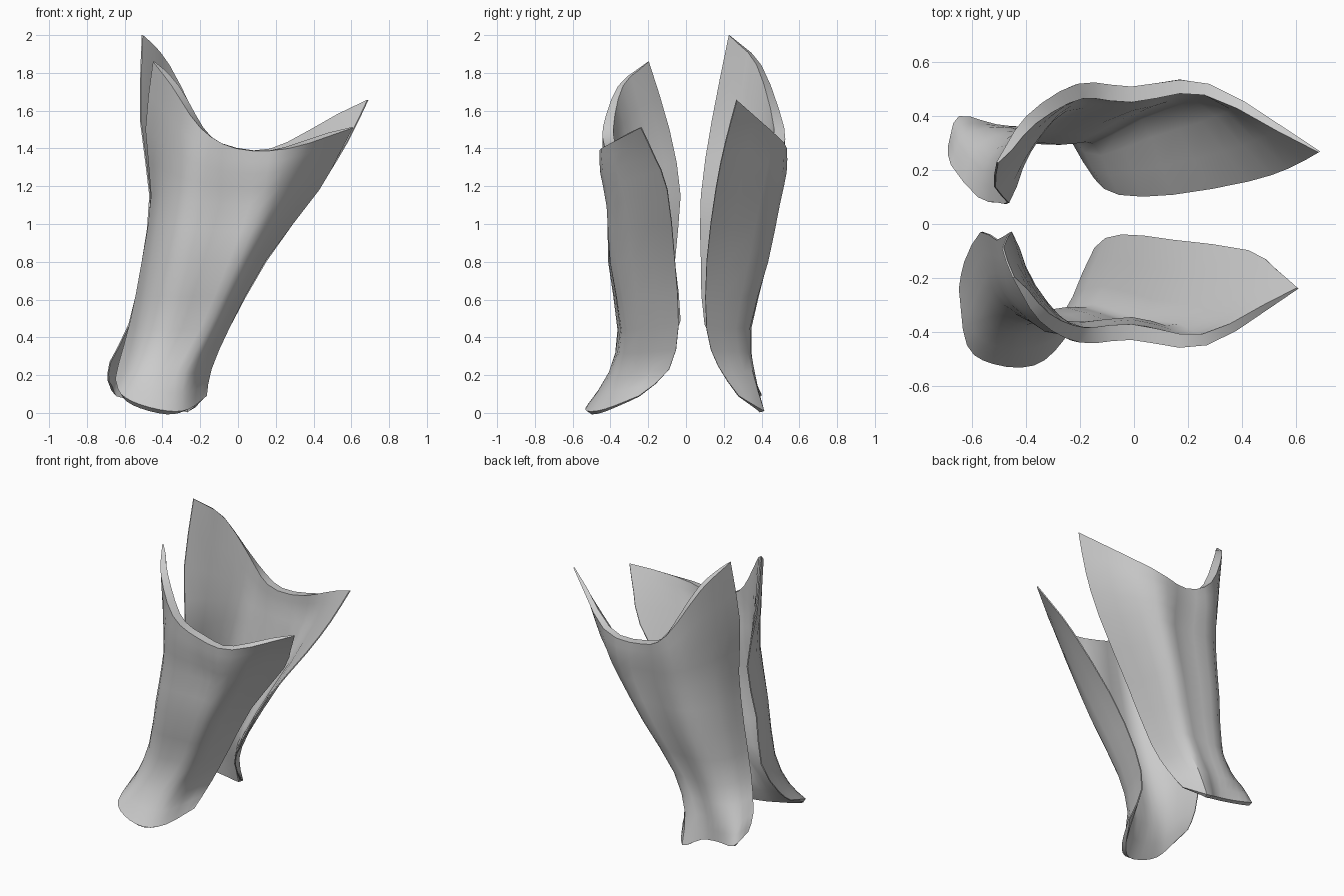
import bpy, math
from mathutils import Vector

# Cross-sections from hem to top rim; each runs left edge -> middle -> right edge
FRONT = [
    [(-.65, -.24, .18), (-.62, -.45, .10), (-.52, -.52, .045), (-.37, -.525, .01), (-.26, -.43, .02), (-.165, -.25, .09)],
    [(-.63, -.14, .27), (-.57, -.34, .23), (-.48, -.40, .22), (-.37, -.405, .21), (-.24, -.35, .21), (-.14, -.09, .23)],
    [(-.57, -.03, .49), (-.52, -.25, .45), (-.40, -.355, .44), (-.25, -.35, .44), (-.12, -.31, .44), (-.04, -.04, .46)],
    [(-.51, -.06, .80), (-.46, -.25, .80), (-.33, -.40, .80), (-.11, -.40, .80), (.05, -.37, .80), (.15, -.06, .81)],
    [(-.46, -.03, 1.15), (-.41, -.23, 1.15), (-.27, -.405, 1.12), (-.01, -.395, 1.10), (.19, -.40, 1.10), (.43, -.10, 1.18)],
    [(-.49, -.09, 1.50), (-.39, -.28, 1.43), (-.24, -.43, 1.33), (-.01, -.42, 1.27), (.24, -.44, 1.28), (.53, -.17, 1.36)],
    [(-.45, -.20, 1.86), (-.35, -.36, 1.73), (-.20, -.44, 1.51), (-.01, -.43, 1.40), (.27, -.45, 1.40), (.61, -.24, 1.51)],
]
BACK = [
    [(-.69, .29, .17), (-.65, .40, .10), (-.51, .37, .08), (-.38, .365, .06), (-.26, .415, .01), (-.17, .28, .09)],
    [(-.68, .22, .27), (-.63, .33, .24), (-.50, .36, .23), (-.37, .345, .22), (-.24, .355, .21), (-.14, .17, .25)],
    [(-.58, .10, .47), (-.54, .24, .45), (-.43, .34, .45), (-.27, .335, .45), (-.13, .32, .45), (-.05, .11, .44)],
    [(-.51, .08, .80), (-.47, .26, .80), (-.34, .42, .80), (-.12, .42, .80), (.05, .41, .80), (.15, .11, .80)],
    [(-.47, .08, 1.15), (-.42, .28, 1.15), (-.27, .465, 1.13), (-.01, .47, 1.11), (.20, .475, 1.11), (.43, .16, 1.19)],
    [(-.52, .14, 1.55), (-.40, .35, 1.45), (-.24, .505, 1.34), (-.01, .50, 1.28), (.26, .515, 1.29), (.58, .21, 1.43)],
    [(-.51, .23, 2.00), (-.40, .40, 1.84), (-.21, .52, 1.51), (-.01, .51, 1.395), (.28, .52, 1.43), (.69, .27, 1.655)],
]


def spline(points, steps):
    """Catmull-Rom curve through the points."""
    p = [Vector(q) for q in points]
    p = [2 * p[0] - p[1]] + p + [2 * p[-1] - p[-2]]
    out = []
    for i in range(1, len(p) - 2):
        a, b, c, d = p[i - 1:i + 3]
        for k in range(steps):
            t = k / steps
            out.append(0.5 * (2 * b + (c - a) * t + (2 * a - 5 * b + 4 * c - d) * t * t
                              + (3 * b - a - 3 * c + d) * t ** 3))
    return out + [p[-2]]


def shell(name, sections, flip):
    """Loft the sections into a curved plate: thin side edges, thicker middle and top rim."""
    rows = [spline(s, 3) for s in sections]
    cols = [spline(c, 2) for c in zip(*rows)]
    n, m = len(cols), len(cols[0])
    verts = [v for c in cols for v in c]
    faces = []
    for i in range(n - 1):
        for j in range(m - 1):
            f = (i * m + j, (i + 1) * m + j, (i + 1) * m + j + 1, i * m + j + 1)
            faces.append(f[::-1] if flip else f)
    mesh = bpy.data.meshes.new(name)
    mesh.from_pydata(verts, [], faces)
    ob = bpy.data.objects.new(name, mesh)
    bpy.context.collection.objects.link(ob)

    # Wall thickness
    group = ob.vertex_groups.new(name="thickness")
    for i in range(n):
        across = math.sin(math.pi * i / (n - 1)) ** 0.6 if 0 < i < n - 1 else 0
        for j in range(m):
            group.add([i * m + j], across * (0.5 + 0.5 * j / (m - 1)), 'REPLACE')
    sol = ob.modifiers.new("thickness", 'SOLIDIFY')
    sol.thickness = 0.06
    sol.offset = -1
    sol.vertex_group = group.name
    sol.thickness_vertex_group = 0.12

    bpy.ops.object.select_all(action='DESELECT')
    ob.select_set(True)
    bpy.context.view_layer.objects.active = ob
    bpy.ops.object.modifier_apply(modifier=sol.name)
    bpy.ops.object.shade_smooth_by_angle(angle=math.radians(40))
    return ob


# The two facing plates
shell("front_plate", FRONT, False)
shell("back_plate", BACK, True)
